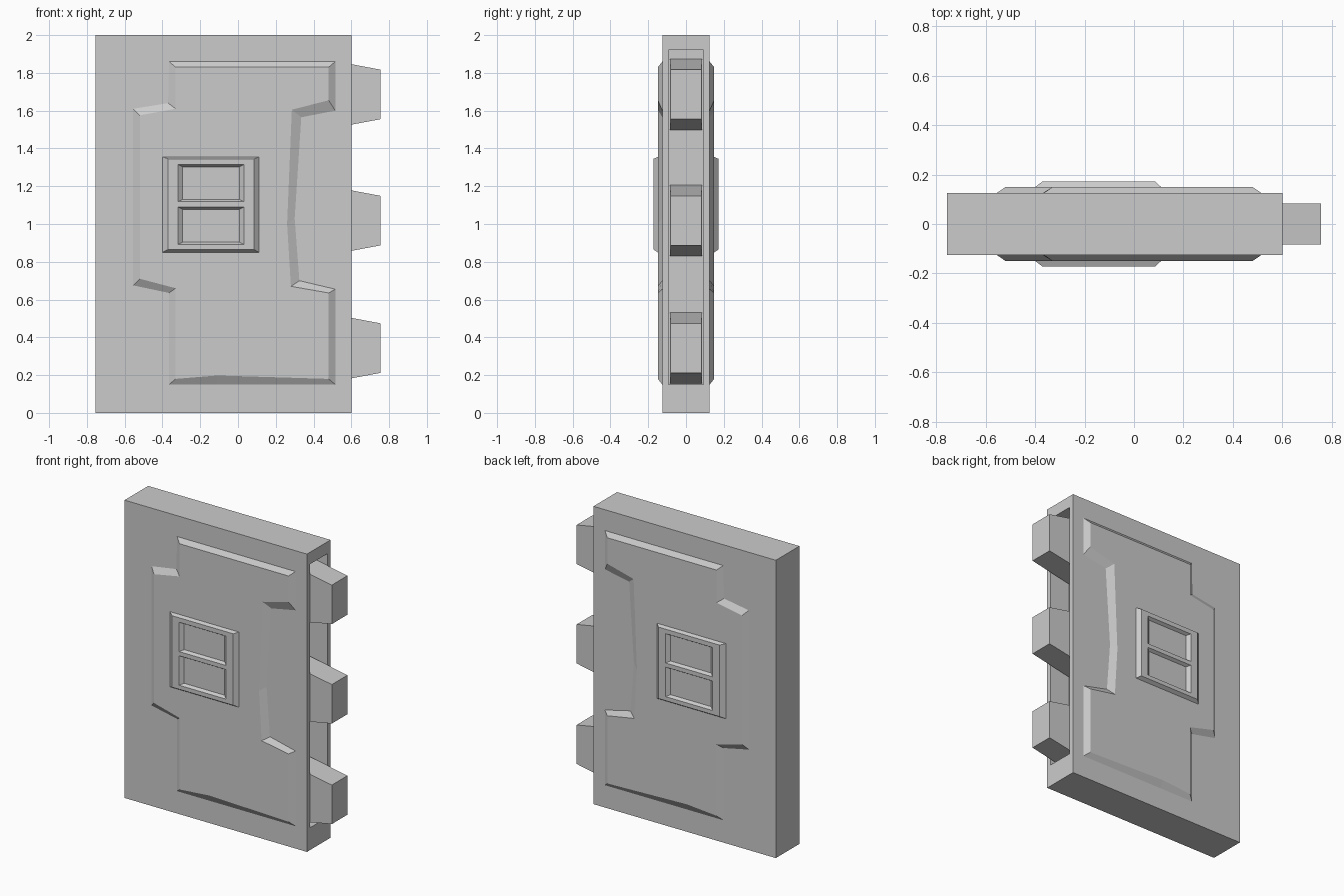
import bpy, bmesh

if "Cube" in bpy.data.objects:
    bpy.data.objects.remove(bpy.data.objects["Cube"])


def make(name, bm):
    bmesh.ops.remove_doubles(bm, verts=bm.verts, dist=1e-5)
    bmesh.ops.recalc_face_normals(bm, faces=bm.faces)
    me = bpy.data.meshes.new(name)
    bm.to_mesh(me)
    bm.free()
    ob = bpy.data.objects.new(name, me)
    bpy.context.collection.objects.link(ob)
    return ob


def loft(bm, rings, caps=(True, True)):
    vs = [[bm.verts.new(p) for p in r] for r in rings]
    for a, b in zip(vs, vs[1:]):
        for i in range(len(a)):
            j = (i + 1) % len(a)
            bm.faces.new((a[i], a[j], b[j], b[i]))
    if caps[0]:
        bm.faces.new(vs[0])
    if caps[1]:
        bm.faces.new(vs[-1])


def ring_x(x, y, z0, z1):
    return [(x, -y, z0), (x, y, z0), (x, y, z1), (x, -y, z1)]


def ring_y(y, x0, x1, z0, z1):
    return [(x0, y, z0), (x1, y, z0), (x1, y, z1), (x0, y, z1)]


# Door slab with a deep slot in its right edge
bm = bmesh.new()
loft(bm, [ring_x(-0.755, 0.125, 0, 2), ring_x(0.6, 0.125, 0, 2),
          ring_x(0.6, 0.092, 0.15, 1.92), ring_x(0.45, 0.092, 0.15, 1.92)])
make("door_slab", bm)

# Tapered locking teeth in the slot
for i, z in enumerate((0.343, 1.018, 1.686)):
    bm = bmesh.new()
    loft(bm, [ring_x(0.44, 0.085, z - 0.19, z + 0.19),
              ring_x(0.755, 0.082, z - 0.131, z + 0.131)])
    make(f"locking_tooth_{i + 1}", bm)

# Raised panel outline: foot of the chamfer and its top edge
foot = [(-0.365, 1.86), (0.515, 1.86), (0.515, 1.60), (0.335, 1.565), (0.30, 1.03),
        (0.325, 0.70), (0.515, 0.655), (0.515, 0.15), (-0.11, 0.15), (-0.365, 0.15),
        (-0.365, 0.635), (-0.555, 0.675), (-0.555, 1.61), (-0.37, 1.64)]
crest = [(-0.33, 1.83), (0.48, 1.83), (0.48, 1.655), (0.285, 1.605), (0.26, 1.0),
         (0.28, 0.67), (0.48, 0.635), (0.48, 0.18), (-0.11, 0.198), (-0.33, 0.18),
         (-0.33, 0.66), (-0.52, 0.71), (-0.52, 1.575), (-0.33, 1.61)]

# Window frame grid lines; odd/odd cells are sunken panes
gx = [-0.37, -0.318, 0.032, 0.085]
gz = [0.865, 0.892, 1.09, 1.118, 1.315, 1.345]

for side, s in (("front", -1), ("back", 1)):
    bm = bmesh.new()
    loft(bm, [[(x, s * 0.12, z) for x, z in foot],
              [(x, s * 0.125, z) for x, z in foot],
              [(x, s * 0.149, z) for x, z in crest]])
    make(f"{side}_raised_panel", bm)

    # Chamfered frame with two shallow panes
    bm = bmesh.new()
    y = s * 0.172
    bottom = ring_y(s * 0.14, -0.4, 0.11, 0.85, 1.355)
    loft(bm, [bottom, ring_y(s * 0.149, -0.4, 0.11, 0.85, 1.355),
              ring_y(y, gx[0], gx[-1], gz[0], gz[-1])], (True, False))
    for i in range(3):
        for k in range(5):
            x0, x1, z0, z1 = gx[i], gx[i + 1], gz[k], gz[k + 1]
            rings = [ring_y(y, x0, x1, z0, z1)]
            if i == 1 and k in (1, 3):
                rings.append(ring_y(y - s * 0.02, x0 + 0.025, x1 - 0.025,
                                    z0 + 0.012, z1 - 0.012))
            loft(bm, rings, (False, True))
    make(f"{side}_window_frame", bm)
